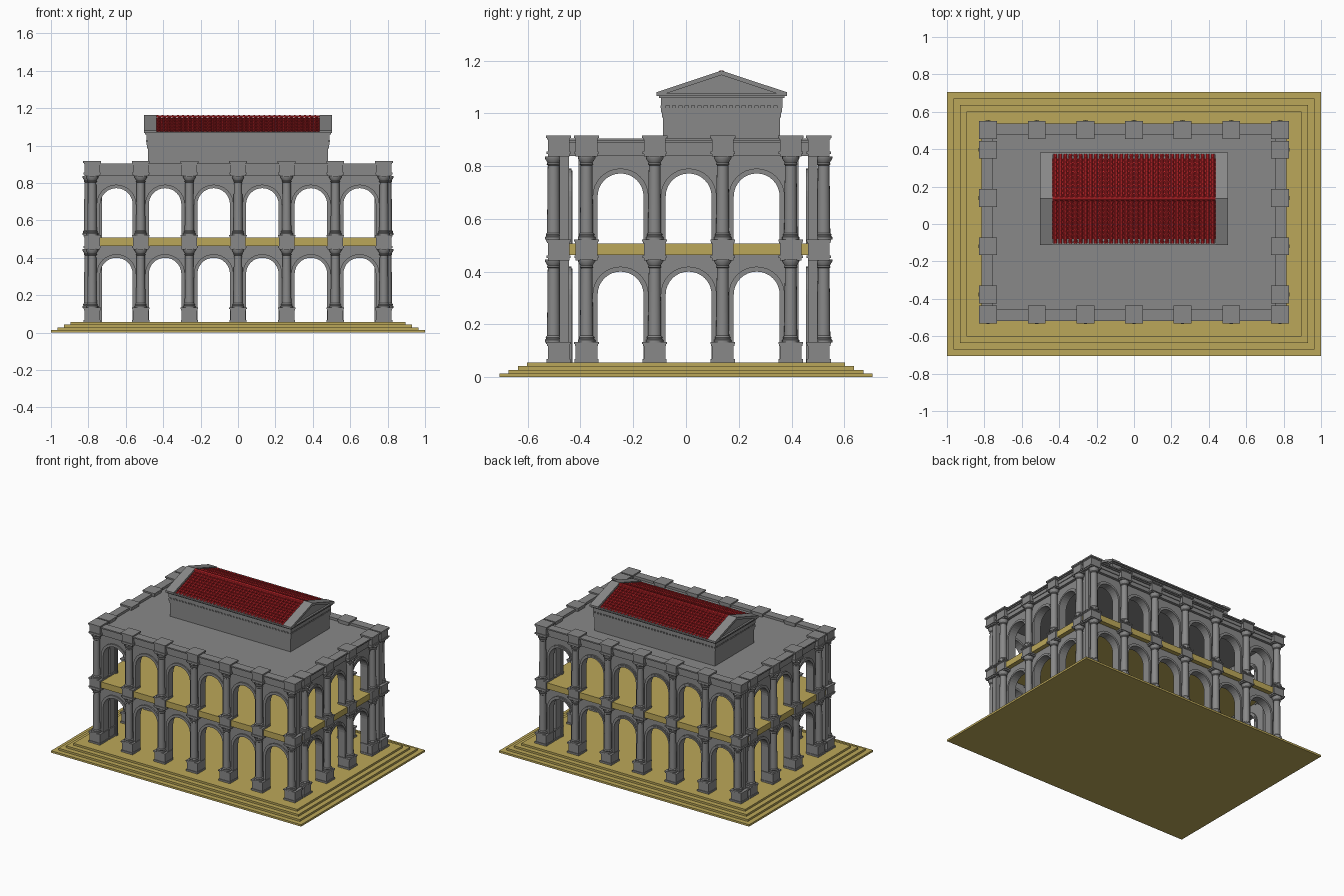
import bpy, bmesh, math
from mathutils import Vector

cube = bpy.data.objects.get("Cube")
if cube:
    bpy.data.objects.remove(cube, do_unlink=True)


def material(name, rgb):
    m = bpy.data.materials.new(name)
    m.use_nodes = True
    m.diffuse_color = (*rgb, 1)
    m.node_tree.nodes["Principled BSDF"].inputs["Base Color"].default_value = (*rgb, 1)
    return m


STONE = material("grey stone", (0.25, 0.25, 0.25))
SAND = material("ochre paving", (0.50, 0.39, 0.10))
TILE = material("red tile", (0.58, 0.02, 0.025))


def finish(name, bm, mat, smooth=False):
    bmesh.ops.recalc_face_normals(bm, faces=bm.faces)
    mesh = bpy.data.meshes.new(name)
    bm.to_mesh(mesh)
    bm.free()
    mesh.materials.append(mat)
    ob = bpy.data.objects.new(name, mesh)
    bpy.context.collection.objects.link(ob)
    if smooth:
        bpy.ops.object.select_all(action='DESELECT')
        ob.select_set(True)
        bpy.context.view_layer.objects.active = ob
        bpy.ops.object.shade_smooth_by_angle(angle=math.radians(35))
    return ob


def add_box(bm, x0, x1, y0, y1, z0, z1):
    vs = bmesh.ops.create_cube(bm, size=1)["verts"]
    for v in vs:
        v.co = Vector(((x0 + x1) / 2 + v.co.x * (x1 - x0),
                       (y0 + y1) / 2 + v.co.y * (y1 - y0),
                       (z0 + z1) / 2 + v.co.z * (z1 - z0)))


def box(name, mat, *dims):
    bm = bmesh.new()
    add_box(bm, *dims)
    return finish(name, bm, mat)


def add_prism(bm, pts, a, b, along_x):
    """Outline in (u, z), pushed from a to b; u runs along x or along y."""
    def place(u, z, d):
        return (u, d, z) if along_x else (d, u, z)
    near = [bm.verts.new(place(u, z, a)) for u, z in pts]
    far = [bm.verts.new(place(u, z, b)) for u, z in pts]
    bm.faces.new(near)
    bm.faces.new(far[::-1])
    for i in range(len(pts)):
        j = (i + 1) % len(pts)
        bm.faces.new((near[i], near[j], far[j], far[i]))


def arch(c, r, floor, spring, n=16):
    """Open arch line from left foot to right foot."""
    curve = [(c - r * math.cos(math.pi * i / n), spring + r * math.sin(math.pi * i / n))
             for i in range(n + 1)]
    return [(c - r, floor)] + curve + [(c + r, floor)]


CY = 0.01                       # centre of the building in y
ROW_X, ROW_Y = 0.78, 0.493      # pier rows from the centre
LONG = [i * 0.26 for i in range(-3, 4)]
SHORT = [CY + (i - 1.5) * 0.258 for i in range(4)]

# Stepped platform
bm = bmesh.new()
for i in range(4):
    inset = i * 0.035
    add_box(bm, -1 + inset, 1 - inset, -0.707 + inset, 0.707 - inset,
            max(0, i * 0.014 - 0.002), (i + 1) * 0.014)
finish("stepped_platform", bm, SAND)

# Piers: centre and outward direction
piers = [(x, CY + s * ROW_Y, 0, s) for x in LONG for s in (-1, 1)]
piers += [(s * ROW_X, y, s, 0) for y in SHORT for s in (-1, 1)]

# Pedestals, middle blocks and top blocks: (bottom, top, half width)
BLOCKS = {
    "pedestals": [(0.056, 0.068, 0.046), (0.068, 0.118, 0.041), (0.118, 0.125, 0.044),
                  (0.125, 0.133, 0.047)],
    "middle_blocks": [(0.443, 0.452, 0.041), (0.452, 0.462, 0.046), (0.462, 0.508, 0.041),
                      (0.508, 0.514, 0.044), (0.514, 0.522, 0.047)],
    "parapet_blocks": [(0.836, 0.845, 0.041), (0.845, 0.855, 0.046), (0.855, 0.9, 0.041),
                       (0.9, 0.906, 0.044), (0.906, 0.916, 0.048)],
}
for name, layers in BLOCKS.items():
    bm = bmesh.new()
    for x, y, dx, dy in piers:
        for z0, z1, h in layers:
            add_box(bm, x - h, x + h, y - h, y + h, z0, z1)
    finish(name, bm, STONE)

# Columns turned from a profile, standing in front of the walls
PROFILE = [(0.033, 0), (0.033, 0.01), (0.028, 0.014), (0.03, 0.02), (0.025, 0.026),
           (0.022, 0.282), (0.026, 0.286), (0.023, 0.292), (0.033, 0.308), (0.033, 0.315)]


def add_column(bm, x, y, z0, sides=16):
    rings = []
    for r, z in PROFILE:
        rings.append([bm.verts.new((x + r * math.cos(2 * math.pi * i / sides),
                                    y + r * math.sin(2 * math.pi * i / sides), z0 + z))
                      for i in range(sides)])
    for lo, hi in zip(rings, rings[1:]):
        for i in range(sides):
            j = (i + 1) % sides
            bm.faces.new((lo[i], lo[j], hi[j], hi[i]))


for name, z0 in (("lower_columns", 0.131), ("upper_columns", 0.521)):
    bm = bmesh.new()
    for x, y, dx, dy in piers:
        add_column(bm, x + dx * 0.019, y + dy * 0.019, z0)
    finish(name, bm, STONE, smooth=True)


# Arcade walls with raised arch frames
def arcade(name, stops, row, along_x, floor, spring, top, end):
    mids = [(a + b) / 2 for a, b in zip(stops, stops[1:])]
    wall, frames = bmesh.new(), bmesh.new()
    outline = [(stops[0] - end, floor)]
    for c in mids:
        outline += arch(c, 0.09, floor, spring)
        add_prism(frames, arch(c, 0.106, floor, spring) + arch(c, 0.087, floor, spring)[::-1],
                  row - 0.027, row + 0.027, along_x)
        add_prism(frames, arch(c, 0.098, floor, spring) + arch(c, 0.087, floor, spring)[::-1],
                  row - 0.023, row + 0.031, along_x)
    outline += [(stops[-1] + end, floor), (stops[-1] + end, top), (stops[0] - end, top)]
    add_prism(wall, outline, row - 0.018, row + 0.018, along_x)
    finish(name + "_wall", wall, STONE)
    finish(name + "_arch_frames", frames, STONE)


for level, floor, spring, top in (("lower", 0.055, 0.313, 0.463), ("upper", 0.5, 0.685, 0.845)):
    for side, s in (("front", -1), ("back", 1)):
        arcade(f"{level}_{side}", LONG, CY + s * (ROW_Y - 0.022), True, floor, spring, top, 0.025)
    for side, s in (("right", -1), ("left", 1)):
        arcade(f"{level}_{side}", SHORT, s * (ROW_X - 0.022), False, floor, spring, top, 0.03)

# Upper floor and flat roof
box("upper_floor", SAND, -0.808, 0.808, CY - 0.521, CY + 0.521, 0.463, 0.507)
box("flat_roof", STONE, -0.775, 0.775, CY - 0.485, CY + 0.485, 0.842, 0.888)


# Moulded border running around the roof
def add_border(bm, x, y, w, z0, z1):
    for s in (-1, 1):
        a, b = sorted((s * y, s * (y - w)))
        add_box(bm, -x, x, CY + a, CY + b, z0, z1)
        a, b = sorted((s * x, s * (x - w)))
        add_box(bm, a, b, CY - y + w, CY + y - w, z0, z1)


bm = bmesh.new()
for grow, z0, z1 in ((0, 0.838, 0.866), (0.005, 0.866, 0.888), (0.012, 0.888, 0.896),
                     (0.02, 0.896, 0.905)):
    add_border(bm, 0.795 + grow, 0.508 + grow, 0.04 + grow, z0, z1)
finish("roof_border", bm, STONE)

# Roof pavilion: walls, stepped entablature and dentils
PY = 0.135
bm = bmesh.new()
for hx, hy, z0, z1 in ((0.482, 0.222, 0.88, 0.985), (0.486, 0.226, 0.985, 1.003),
                       (0.489, 0.229, 1.003, 1.02), (0.484, 0.224, 1.02, 1.03),
                       (0.49, 0.23, 1.03, 1.058), (0.497, 0.238, 1.058, 1.066),
                       (0.503, 0.247, 1.066, 1.075)):
    add_box(bm, -hx, hx, PY - hy, PY + hy, z0, z1)
finish("pavilion", bm, STONE)

bm = bmesh.new()
for s in (-1, 1):
    for i in range(41):
        x = -0.48 + i * 0.024
        add_box(bm, x - 0.006, x + 0.006, PY + s * 0.226 - 0.005, PY + s * 0.226 + 0.005, 1.02, 1.03)
    for i in range(19):
        y = PY - 0.216 + i * 0.024
        add_box(bm, s * 0.486 - 0.005, s * 0.486 + 0.005, y - 0.006, y + 0.006, 1.02, 1.03)
finish("dentils", bm, STONE)

# Gable ends: recessed panel with a raking frame on top
bm = bmesh.new()
for s in (-1, 1):
    add_prism(bm, [(PY - 0.235, 1.07), (PY + 0.235, 1.07), (PY, 1.15)], s * 0.436, s * 0.49, False)
    rake = [(PY - 0.247, 1.07), (PY - 0.247, 1.08), (PY, 1.162), (PY + 0.247, 1.08),
            (PY + 0.247, 1.07), (PY + 0.225, 1.07), (PY, 1.145), (PY - 0.225, 1.07)]
    add_prism(bm, rake, s * 0.436, s * 0.503, False)
finish("gable_ends", bm, STONE)

# Tiled roof: sloping bed, overlapping half-round tiles and ridge caps
box_bed = bmesh.new()
add_prism(box_bed, [(PY - 0.235, 1.068), (PY + 0.235, 1.068), (PY, 1.148)], -0.436, 0.436, False)
finish("tile_bed", box_bed, TILE)

bm = bmesh.new()
RIBS, COURSES, ARC = 32, 10, 5
pitch = 0.87 / RIBS


def add_tile(start, end, across, up, r0, r1):
    rows = []
    for p, r in ((start, r0), (end, r1)):
        rows.append([bm.verts.new(p + across * (r * math.cos(math.pi * i / ARC))
                                  + up * (r * math.sin(math.pi * i / ARC)))
                     for i in range(ARC + 1)])
    for i in range(ARC):
        bm.faces.new((rows[0][i], rows[0][i + 1], rows[1][i + 1], rows[1][i]))
    bm.faces.new(rows[0])
    bm.faces.new(rows[1][::-1])


for s in (-1, 1):
    eave, ridge = Vector((0, PY + s * 0.235, 1.068)), Vector((0, PY, 1.148))
    run = ridge - eave
    up = Vector((0, s * 0.08, 0.235)).normalized()
    for i in range(RIBS):
        shift = Vector((-0.435 + (i + 0.5) * pitch, 0, 0))
        for k in range(COURSES):
            add_tile(eave + run * (k / COURSES) + shift, eave + run * ((k + 1) / COURSES) + shift,
                     Vector((1, 0, 0)), up, pitch * 0.47, pitch * 0.3)
for i in range(RIBS):
    x = -0.435 + i * pitch
    add_tile(Vector((x, PY, 1.149)), Vector((x + pitch, PY, 1.149)),
             Vector((0, 1, 0)), Vector((0, 0, 1)), 0.015, 0.011)
finish("roof_tiles", bm, TILE)
